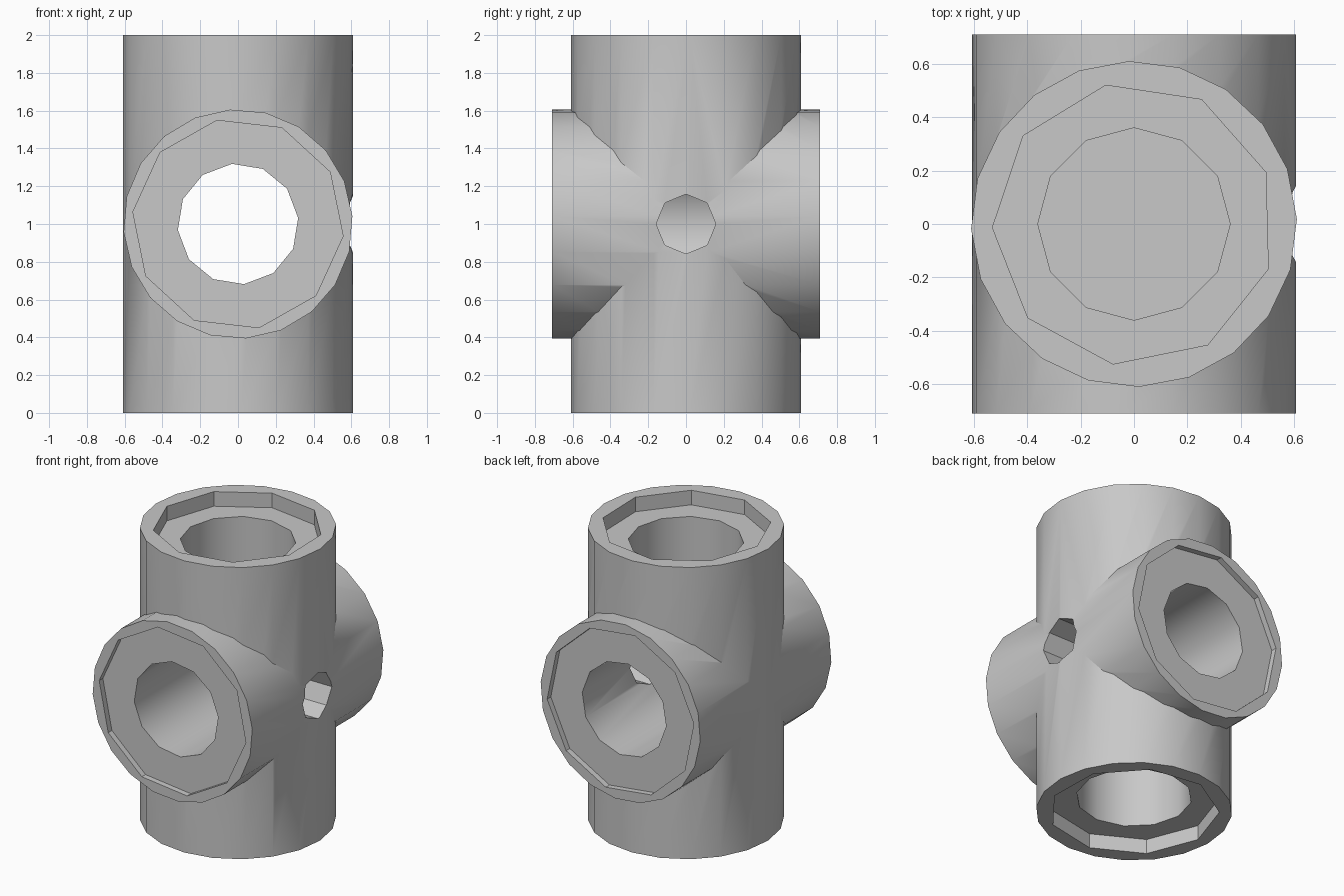
import bpy
import math

cube = bpy.data.objects.get("Cube")
if cube:
    bpy.data.objects.remove(cube, do_unlink=True)

grey = bpy.data.materials.new("plain_grey")
grey.use_nodes = True
colour = (0.58, 0.58, 0.58, 1)
grey.diffuse_color = colour
grey.node_tree.nodes["Principled BSDF"].inputs["Base Color"].default_value = colour

ROTATION = {"x": (0, math.pi / 2, 0), "y": (math.pi / 2, 0, 0), "z": (0, 0, 0)}


def cylinder(name, axis, radius, start, end, sides, turn=0.0):
    """Cylinder along an axis through the hub centre, from start to end."""
    location = [0, 0, 1]
    i = "xyz".index(axis)
    location[i] = (start + end) / 2
    bpy.ops.mesh.primitive_cylinder_add(
        vertices=sides, radius=radius, depth=end - start, location=location)
    obj = bpy.context.object
    obj.name = name
    obj.data.materials.append(grey)
    rot = ROTATION[axis]
    # spin about own axis first, then lay the cylinder along its axis
    bpy.ops.object.transform_apply(location=False, rotation=True, scale=True)
    obj.rotation_euler = (0, 0, turn)
    bpy.ops.object.transform_apply(location=False, rotation=True, scale=True)
    obj.rotation_euler = rot
    bpy.ops.object.transform_apply(location=True, rotation=True, scale=True)
    return obj


def combine(target, tool, operation):
    bpy.context.view_layer.objects.active = target
    mod = target.modifiers.new(operation.lower(), "BOOLEAN")
    mod.object = tool
    mod.operation = operation
    mod.solver = "EXACT"
    bpy.ops.object.modifier_apply(modifier=mod.name)
    bpy.data.objects.remove(tool, do_unlink=True)


# Crossing tubes
body = cylinder("pipe_cross", "z", 0.61, 0, 2, 20, 0.03)
combine(body, cylinder("cross_arm", "y", 0.607, -0.71, 0.71, 20, 0.07), "UNION")

# Through bore of the arm, and the small side hole that opens into it
combine(body, cylinder("arm_bore", "y", 0.32, -1, 1, 12, 0.1), "DIFFERENCE")
combine(body, cylinder("side_hole", "x", 0.158, 0.1, 1, 8), "DIFFERENCE")

# Shallow seats in the arm ends
for start, end in ((-1, -0.67), (0.67, 1)):
    combine(body, cylinder("arm_seat", "y", 0.56, start, end, 10, 0.2), "DIFFERENCE")

# Deeper seats and blind bores in the upright tube
for start, end in ((-0.3, 0.1), (1.9, 2.3)):
    combine(body, cylinder("upright_seat", "z", 0.53, start, end, 9, 0.2), "DIFFERENCE")
for start, end in ((-0.3, 0.58), (1.42, 2.3)):
    combine(body, cylinder("upright_bore", "z", 0.36, start, end, 12), "DIFFERENCE")

bpy.ops.object.select_all(action="DESELECT")
body.select_set(True)
bpy.context.view_layer.objects.active = body
bpy.ops.object.shade_smooth_by_angle(angle=math.radians(35))
